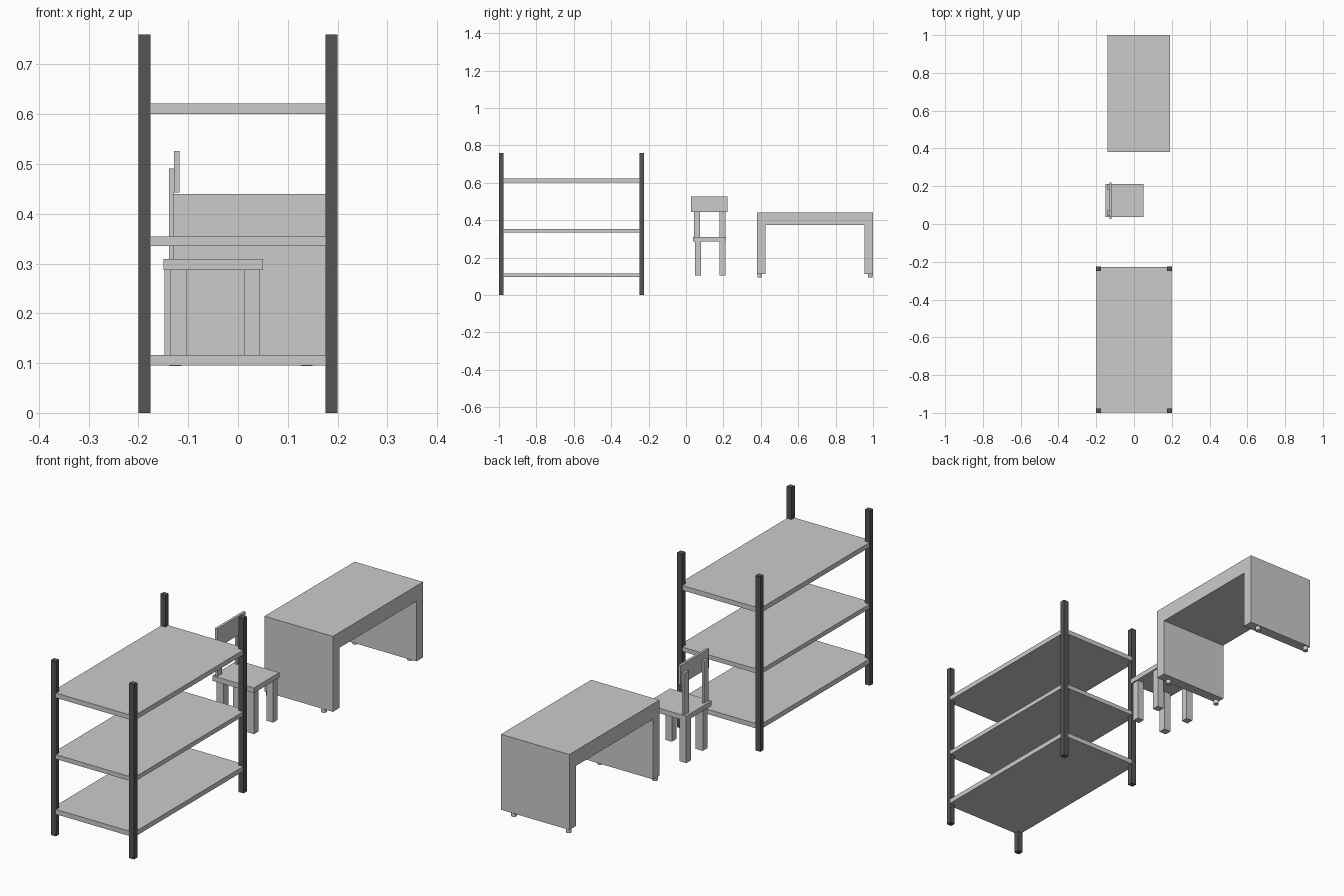
import bpy
import bmesh
from mathutils import Vector

if "Cube" in bpy.data.objects:
    bpy.data.objects.remove(bpy.data.objects["Cube"])

dark = bpy.data.materials.new("dark_metal")
dark.diffuse_color = (0.09, 0.09, 0.09, 1)
dark.use_nodes = True
dark.node_tree.nodes["Principled BSDF"].inputs["Base Color"].default_value = dark.diffuse_color


def finish(name, bm, mat=None):
    mesh = bpy.data.meshes.new(name)
    bm.to_mesh(mesh)
    bm.free()
    obj = bpy.data.objects.new(name, mesh)
    bpy.context.collection.objects.link(obj)
    if mat:
        mesh.materials.append(mat)
    return obj


def box(name, x, y, z, mat=None):
    """Box from (min, max) ranges on each axis."""
    bm = bmesh.new()
    bmesh.ops.create_cube(bm, size=1)
    lo, hi = Vector((x[0], y[0], z[0])), Vector((x[1], y[1], z[1]))
    bmesh.ops.scale(bm, vec=hi - lo, verts=bm.verts)
    bmesh.ops.translate(bm, vec=(lo + hi) / 2, verts=bm.verts)
    return finish(name, bm, mat)


def foot(name, x, y, z0, z1, r):
    bm = bmesh.new()
    bmesh.ops.create_cone(bm, cap_ends=True, segments=12, radius1=r, radius2=r, depth=z1 - z0)
    bmesh.ops.translate(bm, vec=(x, y, (z0 + z1) / 2), verts=bm.verts)
    return finish(name, bm)


# Shelf unit: four dark posts and three boards
for side, x in (("left", (-0.2, -0.176)), ("right", (0.176, 0.2))):
    for end, y in (("front", (-1.0, -0.977)), ("back", (-0.248, -0.225))):
        box(f"shelf_post_{end}_{side}", x, y, (0, 0.76), dark)
for name, z in (("lower", (0.095, 0.116)), ("middle", (0.335, 0.354)), ("upper", (0.601, 0.622))):
    box(f"shelf_board_{name}", (-0.198, 0.198), (-0.998, -0.227), z)

# Chair: seat, legs, back posts and backrest
box("chair_seat", (-0.15, 0.05), (0.038, 0.213), (0.287, 0.309))
near, far = (0.047, 0.079), (0.178, 0.21)
box("chair_rear_leg_near", (-0.136, -0.102), near, (0.103, 0.288))
box("chair_rear_leg_far", (-0.148, -0.116), far, (0.103, 0.288))
for name, y in (("near", near), ("far", far)):
    box(f"chair_front_leg_{name}", (0.013, 0.044), y, (0.103, 0.288))
for name, y in (("near", (0.043, 0.075)), ("far", (0.179, 0.211))):
    box(f"chair_back_post_{name}", (-0.139, -0.129), y, (0.308, 0.491))
box("chair_backrest", (-0.129, -0.118), (0.026, 0.221), (0.443, 0.526))

# Desk: one U-shaped profile extruded across x
profile = [(0.38, 0.112), (0.425, 0.112), (0.425, 0.373), (0.954, 0.373),
           (0.954, 0.112), (1.0, 0.112), (1.0, 0.44), (0.38, 0.44)]
bm = bmesh.new()
face = bm.faces.new([bm.verts.new((-0.139, y, z)) for y, z in profile])
ext = bmesh.ops.extrude_face_region(bm, geom=[face], use_keep_orig=True)
bmesh.ops.translate(bm, vec=(0.329, 0, 0),
                    verts=[v for v in ext["geom"] if isinstance(v, bmesh.types.BMVert)])
bmesh.ops.recalc_face_normals(bm, faces=bm.faces)
finish("desk_body", bm)

# Desk feet
for side, x in (("left", -0.126), ("right", 0.138)):
    for end, y in (("front", 0.393), ("back", 0.985)):
        foot(f"desk_foot_{end}_{side}", x, y, 0.094, 0.113, 0.0115)
